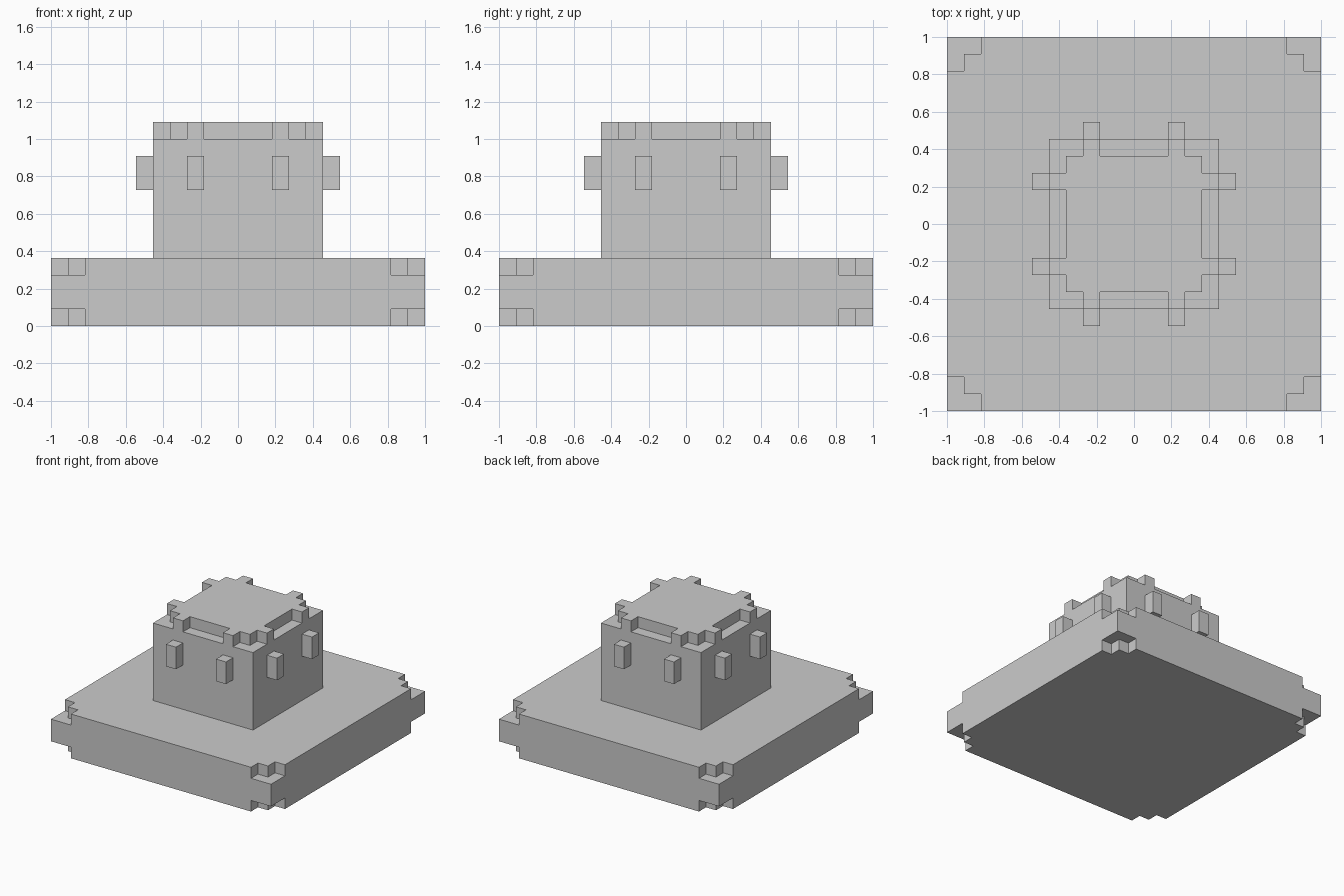
import bpy, bmesh
from mathutils import Matrix, Vector
from math import pi

if "Cube" in bpy.data.objects:
    bpy.data.objects.remove(bpy.data.objects["Cube"])

V = 1 / 11  # one grid block


def prism(bm, outline, z0, z1):
    """Extrude an outline (in blocks) from z0 to z1."""
    face = bm.faces.new([bm.verts.new((x * V, y * V, z0 * V)) for x, y in outline])
    ext = bmesh.ops.extrude_face_region(bm, geom=[face])
    top = [g for g in ext["geom"] if isinstance(g, bmesh.types.BMVert)]
    bmesh.ops.translate(bm, verts=top, vec=(0, 0, (z1 - z0) * V))


def rect(x0, x1, y0, y1):
    return [(x0, y0), (x1, y0), (x1, y1), (x0, y1)]


def turned(outline, k):
    m = Matrix.Rotation(k * pi / 2, 2)
    return [tuple(m @ Vector(p)) for p in outline]


def stepped_corner(h):
    """L-shaped notch at the corner of a square of half-size h."""
    return [(h - 2, h + 1), (h - 2, h - 1), (h - 1, h - 1),
            (h - 1, h - 2), (h + 1, h - 2), (h + 1, h + 1)]


def build(name, prisms):
    bm = bmesh.new()
    for p in prisms:
        prism(bm, *p)
    bmesh.ops.recalc_face_normals(bm, faces=bm.faces)
    me = bpy.data.meshes.new(name)
    bm.to_mesh(me)
    bm.free()
    ob = bpy.data.objects.new(name, me)
    bpy.context.collection.objects.link(ob)
    return ob


def carve(ob, prisms):
    cutter = build(ob.name + "_cutter", prisms)
    cutter.hide_render = True
    mod = ob.modifiers.new("notches", "BOOLEAN")
    mod.operation, mod.solver, mod.object = "DIFFERENCE", "EXACT", cutter
    bpy.context.view_layer.objects.active = ob
    bpy.ops.object.modifier_apply(modifier=mod.name)
    bpy.data.objects.remove(cutter)


# Wide base slab, stepped at all eight corners
base = build("base", [(rect(-11, 11, -11, 11), 0, 4)])
carve(base, [(turned(stepped_corner(11), k), z0, z0 + 2)
             for k in range(4) for z0 in (-1, 3)])

# Tower with a crenellated top layer
tower = build("tower", [(rect(-5, 5, -5, 5), 4, 12)])
carve(tower, [(turned(o, k), 11, 13) for k in range(4)
              for o in (stepped_corner(5), rect(-2, 2, 4, 6))])

# Two small studs on each side of the tower
build("side_studs", [(turned(rect(x, x + 1, 5, 6), k), 8, 10)
                     for k in range(4) for x in (-3, 2)])
